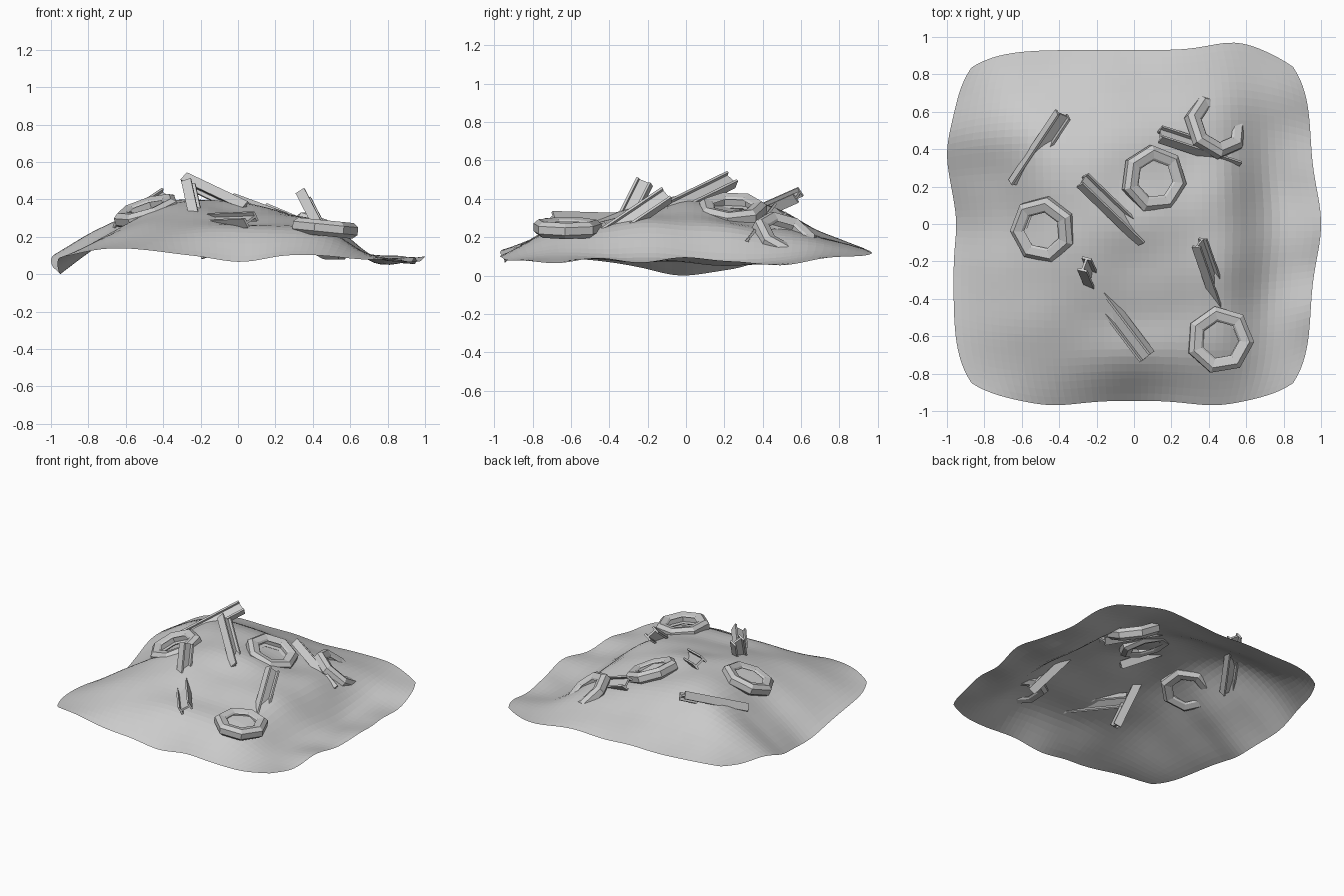
import bpy, bmesh, math
from mathutils import Vector, Matrix

if "Cube" in bpy.data.objects:
    bpy.data.objects.remove(bpy.data.objects["Cube"])

mat = bpy.data.materials.new("dusty grey")
mat.diffuse_color = (0.6, 0.6, 0.6, 1)
mat.use_nodes = True
mat.node_tree.nodes["Principled BSDF"].inputs["Base Color"].default_value = mat.diffuse_color


def finish(bm, name, recalc=True):
    if recalc:
        bmesh.ops.recalc_face_normals(bm, faces=bm.faces)
    me = bpy.data.meshes.new(name)
    bm.to_mesh(me)
    bm.free()
    me.materials.append(mat)
    ob = bpy.data.objects.new(name, me)
    bpy.context.collection.objects.link(ob)
    return ob


# ---- ground mound: coarse heights (hundredths), front row first ----
H = [[10, 14, 13, 11, 7.5, 11, 10, 8, 8],
     [9, 17, 22.5, 24.5, 25, 24, 21, 11, 7],
     [9, 20, 29, 30, 29, 28, 25, 10, 10],
     [5, 20, 33, 37, 34, 32, 28, 10, 8],
     [1, 18, 34, 40, 39, 34, 27, 9, 10],
     [4, 20, 36, 41, 36, 30, 25, 7, 8],
     [10, 26, 35, 36, 32, 27, 21.5, 9, 6],
     [11, 21, 23, 23.5, 22, 21, 18, 11, 9],
     [12, 14, 15, 15, 14, 14, 13, 11, 12]]


def spline(row, t):
    i = max(0, min(int(t), len(row) - 2))
    f = t - i
    b, c = row[i], row[i + 1]
    a = row[i - 1] if i else 2 * b - c
    d = row[i + 2] if i + 2 < len(row) else 2 * c - b
    return b + 0.5 * f * (c - a + f * (2*a - 5*b + 4*c - d + f * (3*(b - c) + d - a)))


def bump(v, centre, width):
    return math.exp(-((v - centre) / width) ** 2)


def ground_point(u, v):
    # rounded corners
    x, y = u * (1 - 0.1 * v ** 6), v * (1 - 0.1 * u ** 6)
    z = spline([spline(r, (x + 1) * 4) for r in H], (y + 1) * 4) / 100
    z += 0.003 * (math.sin(13 * x + 4 * y) + math.sin(15 * y - 5 * x + 1))
    # wavy outline
    sx = 0.945 + 0.055 * bump(y, 0, 0.27) if x > 0 else \
        0.965 + 0.035 * bump(y, 0.4, 0.2) - 0.015 * bump(y, 0, 0.15)
    sy = 0.93 + 0.045 * bump(x, 0.57, 0.2) if y > 0 else \
        0.945 + 0.025 * (bump(x, 0.45, 0.2) + bump(x, -0.45, 0.2))
    # blend the side scales to a common value in the middle
    sx = 0.965 + (sx - 0.965) * u * u
    sy = 0.945 + (sy - 0.945) * v * v
    return (x * sx, y * sy, z)


N = 48
bm = bmesh.new()
g = [[bm.verts.new(ground_point(2 * i / N - 1, 2 * j / N - 1)) for i in range(N + 1)]
     for j in range(N + 1)]
for j in range(N):
    for i in range(N):
        bm.faces.new((g[j][i], g[j][i + 1], g[j + 1][i + 1], g[j + 1][i]))
low = min(v.co.z for v in bm.verts)
for v in bm.verts:
    v.co.z -= low
finish(bm, "ground_mound", False)


# ---- tyres: seven-sided rings with a hollow inner channel ----
def tyre(name, centre, normal, start):
    half = [(0.182, 0.02), (0.155, 0.042), (0.112, 0.034), (0.1, 0.024), (0.128, 0.02)]
    prof = half + [(r, -z) for r, z in reversed(half)]
    bm = bmesh.new()
    rot = Vector((0, 0, 1)).rotation_difference(Vector(normal).normalized()).to_matrix()
    rings = []
    for s in range(7):
        a = math.radians(start) + s * math.tau / 7
        rings.append([bm.verts.new(Vector(centre) + rot @ Vector((r * math.cos(a), r * math.sin(a), z)))
                      for r, z in prof])
    n = len(prof)
    for s in range(7):
        p, q = rings[s], rings[(s + 1) % 7]
        for k in range(n):
            bm.faces.new((p[k], q[k], q[(k + 1) % n], p[(k + 1) % n]))
    finish(bm, name)


tyre("tyre_left", (-0.485, -0.03, 0.335), (-0.32, -0.22, 1), 80)
tyre("tyre_middle", (0.105, 0.24, 0.342), (0.37, 0.0, 1), 95)
tyre("tyre_front", (0.46, -0.62, 0.247), (0.1, 0.0, 1), 48)
tyre("tyre_sunken", (0.435, 0.52, 0.2), (0.65, 0.5, 1), 65)


# ---- I-beams: from the exposed end through a second point ----
def beam(name, top, toward, length=0.48, roll=50):
    d, f, t = 0.042, 0.027, 0.013       # half depth, half flange, thickness
    w = t / 2
    right = [(f, -d), (f, -d + t), (w, -d + t), (w, d - t), (f, d - t), (f, d)]
    prof = right + [(-x, y) for x, y in reversed(right)]
    top = Vector(top)
    axis = (Vector(toward) - top).normalized()
    rot = axis.to_track_quat('Z', 'Y').to_matrix() @ Matrix.Rotation(math.radians(roll), 3, 'Z')
    bm = bmesh.new()
    a, b = [[bm.verts.new(top + rot @ Vector((x, y, z))) for x, y in prof] for z in (0, length)]
    n = len(prof)
    for k in range(n):
        bm.faces.new((a[k], a[(k + 1) % n], b[(k + 1) % n], b[k]))
    # end caps: two flanges and the web
    for e in (a, b):
        for ids in ((0, 1, 2, 9, 10, 11), (2, 3, 8, 9), (3, 4, 5, 6, 7, 8)):
            bm.faces.new([e[i] for i in ids])
    finish(bm, name)


beam("beam_peak", (-0.275, 0.235, 0.5), (0.02, -0.05, 0.36))
beam("beam_back_left", (-0.38, 0.585, 0.42), (-0.53, 0.36, 0.32), roll=60)
beam("beam_front", (0.07, -0.71, 0.292), (-0.12, -0.46, 0.285), roll=60)
beam("beam_upright", (-0.265, -0.215, 0.49), (-0.235, -0.285, 0.35), 0.44, 40)
beam("beam_right", (0.35, -0.1, 0.42), (0.43, -0.33, 0.265), roll=40)
beam("beam_back_right", (0.14, 0.48, 0.335), (0.4, 0.395, 0.225), roll=45)
